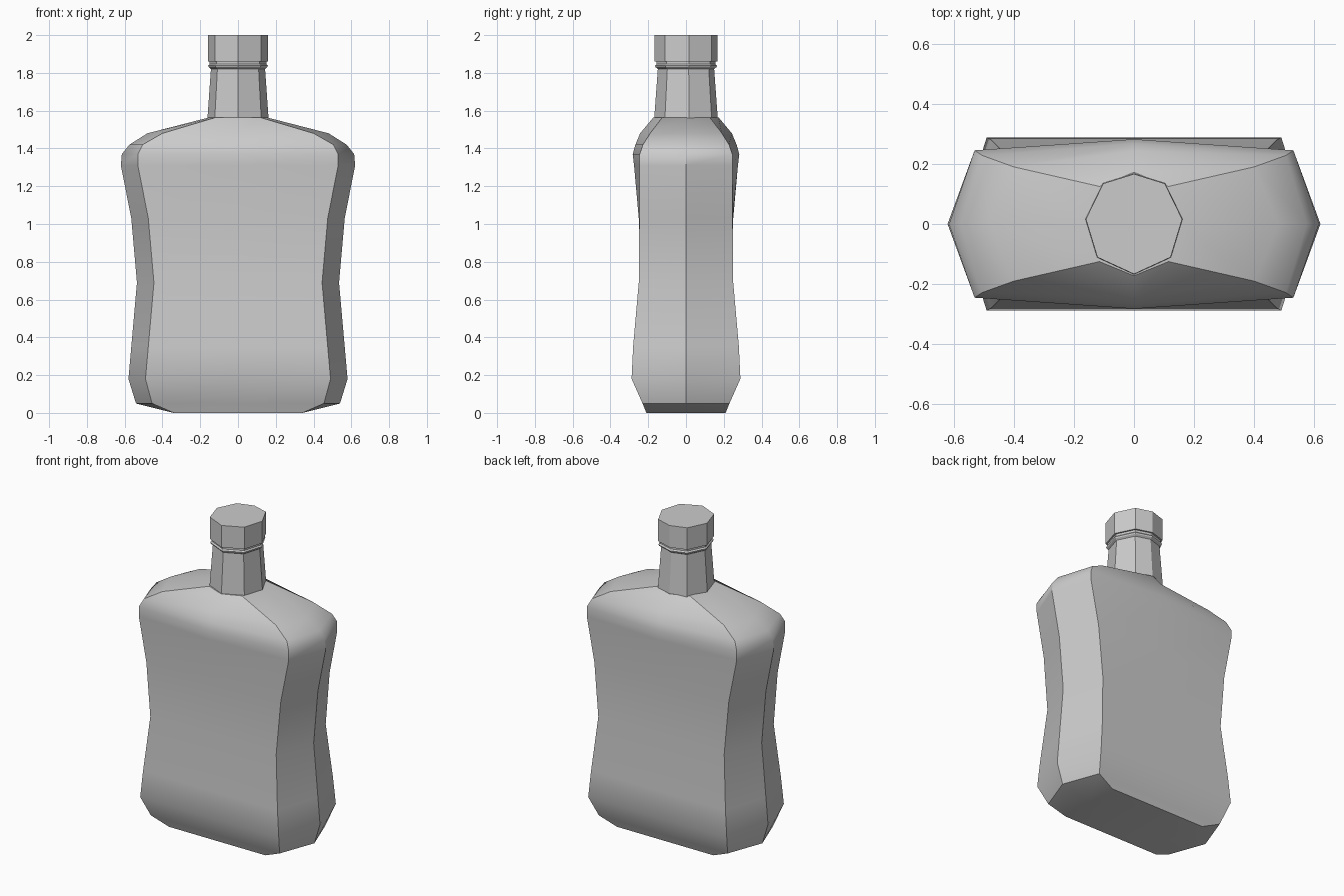
import bpy, bmesh, math

if "Cube" in bpy.data.objects:
    bpy.data.objects.remove(bpy.data.objects["Cube"])


def loft(name, rings, smooth=None):
    """Skin closed rings of equal point count and cap both ends."""
    bm = bmesh.new()
    loops = [[bm.verts.new(p) for p in ring] for ring in rings]
    n = len(loops[0])
    for a, b in zip(loops, loops[1:]):
        for i in range(n):
            j = (i + 1) % n
            bm.faces.new((a[i], a[j], b[j], b[i]))
    bm.faces.new(loops[0][::-1])
    bm.faces.new(loops[-1])
    bmesh.ops.recalc_face_normals(bm, faces=bm.faces[:])
    mesh = bpy.data.meshes.new(name)
    bm.to_mesh(mesh)
    bm.free()
    obj = bpy.data.objects.new(name, mesh)
    bpy.context.collection.objects.link(obj)
    if smooth:
        bpy.ops.object.select_all(action='DESELECT')
        bpy.context.view_layer.objects.active = obj
        obj.select_set(True)
        bpy.ops.object.shade_smooth_by_angle(angle=math.radians(smooth))
    return obj


# Bottle body: z, side x, corner x, corner y, middle y
body_profile = [
    (0.00, 0.34, 0.34, 0.21, 0.21),
    (0.05, 0.54, 0.455, 0.23, 0.23),
    (0.18, 0.58, 0.49, 0.288, 0.288),
    (0.35, 0.565, 0.475, 0.28, 0.28),
    (0.69, 0.535, 0.445, 0.25, 0.25),
    (1.03, 0.565, 0.475, 0.247, 0.25),
    (1.31, 0.62, 0.53, 0.245, 0.275),
    (1.37, 0.615, 0.53, 0.245, 0.282),
    (1.42, 0.575, 0.505, 0.228, 0.268),
    (1.48, 0.48, 0.40, 0.19, 0.243),
    (1.565, 0.15, 0.115, 0.125, 0.172),
]


def body_ring(z, s, cx, cy, m):
    return [(s, 0, z), (cx, cy, z), (0, m, z), (-cx, cy, z),
            (-s, 0, z), (-cx, -cy, z), (0, -m, z), (cx, -cy, z)]


loft("bottle_body", [body_ring(*p) for p in body_profile], 35)

# Octagon shared by neck, collar and cap (slightly uneven, unit size)
OCT = [(1, 0.1), (0.64, 0.84), (0, 1.04), (-0.64, 0.84),
       (-1, 0.1), (-0.76, -0.69), (0, -1.04), (0.76, -0.69)]


def oct_rings(profile):
    return [[(x * r, y * r, z) for x, y in OCT] for z, r in profile]


# Tapered neck, ridged collar and cap
loft("neck", oct_rings([(1.55, 0.162), (1.57, 0.161), (1.84, 0.142)]))
loft("collar", oct_rings([(1.82, 0.142), (1.83, 0.155), (1.838, 0.158),
                          (1.846, 0.15), (1.862, 0.15)]))
loft("cap", oct_rings([(1.86, 0.16), (2.0, 0.16)]))
